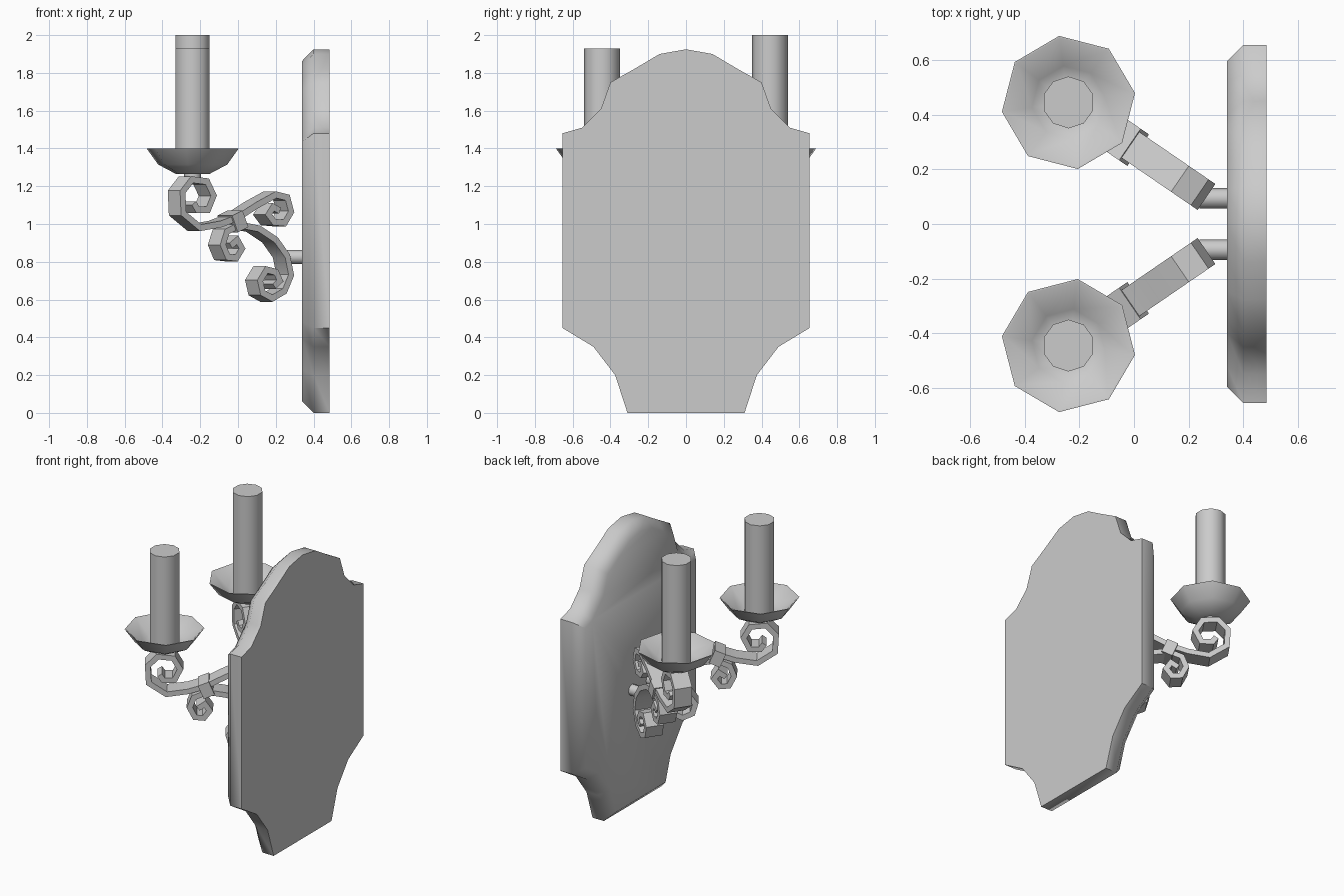
import bpy, bmesh, math
from mathutils import Vector, Matrix

cube = bpy.data.objects.get("Cube")
if cube:
    bpy.data.objects.remove(cube, do_unlink=True)

grey = bpy.data.materials.new("plain grey")
grey.use_nodes = True
grey.diffuse_color = (0.6, 0.6, 0.6, 1)
grey.node_tree.nodes["Principled BSDF"].inputs["Base Color"].default_value = (0.6, 0.6, 0.6, 1)

LAMP = Vector((-0.24, 0.445, 0))      # centre of a candle on the +y side
ARM_ANGLE = math.radians(-34.4)       # direction of the arm in plan
SLOPE = math.cos(ARM_ANGLE)


def finish(bm, name, smooth):
    bmesh.ops.recalc_face_normals(bm, faces=bm.faces)
    me = bpy.data.meshes.new(name)
    bm.to_mesh(me)
    bm.free()
    me.materials.append(grey)
    ob = bpy.data.objects.new(name, me)
    bpy.context.collection.objects.link(ob)
    bpy.ops.object.select_all(action='DESELECT')
    ob.select_set(True)
    bpy.context.view_layer.objects.active = ob
    bpy.ops.object.shade_smooth_by_angle(angle=math.radians(smooth))
    return ob


def bridge(bm, rings):
    """Skin a list of vertex rings and cap both ends."""
    n = len(rings[0])
    for a, b in zip(rings, rings[1:]):
        for i in range(n):
            j = (i + 1) % n
            bm.faces.new((a[i], a[j], b[j], b[i]))
    bm.faces.new(rings[0])
    bm.faces.new(rings[-1])


def offset(pts, dist, closed=False):
    """Mitred sideways offset of a 2D path."""
    out, n = [], len(pts)
    for i, p in enumerate(pts):
        before = pts[i - 1] if closed or i > 0 else None
        after = pts[(i + 1) % n] if closed or i < n - 1 else None
        d1 = (p - before).normalized() if before is not None else None
        d2 = (after - p).normalized() if after is not None else d1
        d1 = d1 or d2
        n1, n2 = Vector((-d1.y, d1.x)), Vector((-d2.y, d2.x))
        m = (n1 + n2).normalized()
        out.append(p + m * dist / max(m.dot(n1), 0.5))
    return out


def lathe(name, profile, sides, centre, turn=0.0, smooth=50):
    bm = bmesh.new()
    rings = []
    for r, z in profile:
        angles = [turn + math.tau * k / sides for k in range(sides)]
        rings.append([bm.verts.new((centre.x + r * math.cos(a), centre.y + r * math.sin(a), z))
                      for a in angles])
    bridge(bm, rings)
    return finish(bm, name, smooth)


def strap(name, path, side, width=0.115, thick=0.034):
    """Flat bar bent along a path drawn in the upright plane of the arm."""
    pts = [Vector(((x - LAMP.x) / SLOPE, z)) for x, z in path]
    bm = bmesh.new()
    rings = []
    for a, b in zip(offset(pts, thick / 2), offset(pts, -thick / 2)):
        corners = [(a, -1), (a, 1), (b, 1), (b, -1)]
        ring = []
        for p, w in corners:
            v = Matrix.Rotation(ARM_ANGLE, 3, 'Z') @ Vector((p.x, w * width / 2, p.y)) + LAMP
            ring.append(bm.verts.new((v.x, v.y * side, v.z)))
        rings.append(ring)
    bridge(bm, rings)
    return finish(bm, name, 30)


# Wall plaque with a chamfered front rim
half = [(0.14, 1.90), (0.275, 1.82), (0.40, 1.75), (0.45, 1.61), (0.55, 1.51), (0.655, 1.48),
        (0.655, 0.45), (0.49, 0.35), (0.375, 0.20), (0.31, 0)]
outline = [Vector((0, 1.925))] + [Vector(p) for p in half] + [Vector((-y, z)) for y, z in reversed(half)]
inner = offset(outline, -0.06, closed=True)
bm = bmesh.new()
bridge(bm, [[bm.verts.new((x, p.x, p.y)) for p in loop]
            for x, loop in ((0.485, outline), (0.40, outline), (0.34, inner))])
finish(bm, "wall_plaque", 50)

# Scroll paths as (x, z)
upper_path = [(-0.265, 1.11), (-0.245, 1.075), (-0.19, 1.075), (-0.16, 1.15), (-0.195, 1.225),
              (-0.275, 1.235), (-0.325, 1.17), (-0.32, 1.055), (-0.23, 0.98), (-0.12, 1.0),
              (-0.03, 1.035), (0.07, 1.10), (0.17, 1.155), (0.23, 1.14), (0.25, 1.065),
              (0.215, 1.005), (0.16, 1.01), (0.13, 1.05), (0.155, 1.09), (0.19, 1.07)]
lower_path = [(-0.07, 0.885), (-0.035, 0.915), (-0.01, 0.87), (-0.04, 0.82), (-0.085, 0.825),
              (-0.112, 0.89), (-0.09, 0.96), (-0.02, 0.995), (0.08, 0.975), (0.17, 0.915),
              (0.23, 0.83), (0.25, 0.73), (0.215, 0.645), (0.15, 0.607), (0.10, 0.635),
              (0.085, 0.70), (0.12, 0.758), (0.17, 0.745), (0.19, 0.70), (0.16, 0.67)]

for side, label, top in ((1, "back", 2.0), (-1, "front", 1.93)):
    centre = Vector((LAMP.x, LAMP.y * side, 0))
    # Candle and drip dish
    lathe(label + "_candle", [(0.095, 1.29), (0.095, top)], 10, centre, math.radians(18))
    lathe(label + "_dish", [(0.09, 1.265), (0.185, 1.315), (0.246, 1.40), (0.238, 1.40),
                            (0.135, 1.315), (0.09, 1.30)], 8, centre, math.radians(8) * side)
    # Stub joining dish and scroll
    lathe(label + "_dish_stub", [(0.045, 1.22), (0.045, 1.275)], 8, centre)
    # Scrolled arm
    strap(label + "_upper_scroll", upper_path, side)
    strap(label + "_lower_scroll", lower_path, side)
    # Clasp holding both scrolls together
    strap(label + "_clasp", [(-0.055, 1.0), (0.0, 1.028)], side, width=0.14, thick=0.095)
    # Round peg into the plaque
    bm = bmesh.new()
    place = Matrix.Translation((0.295, 0.094 * side, 0.825)) @ Matrix.Rotation(math.pi / 2, 4, 'Y')
    bmesh.ops.create_cone(bm, cap_ends=True, segments=8, radius1=0.038, radius2=0.038,
                          depth=0.11, matrix=place)
    finish(bm, label + "_wall_peg", 50)
